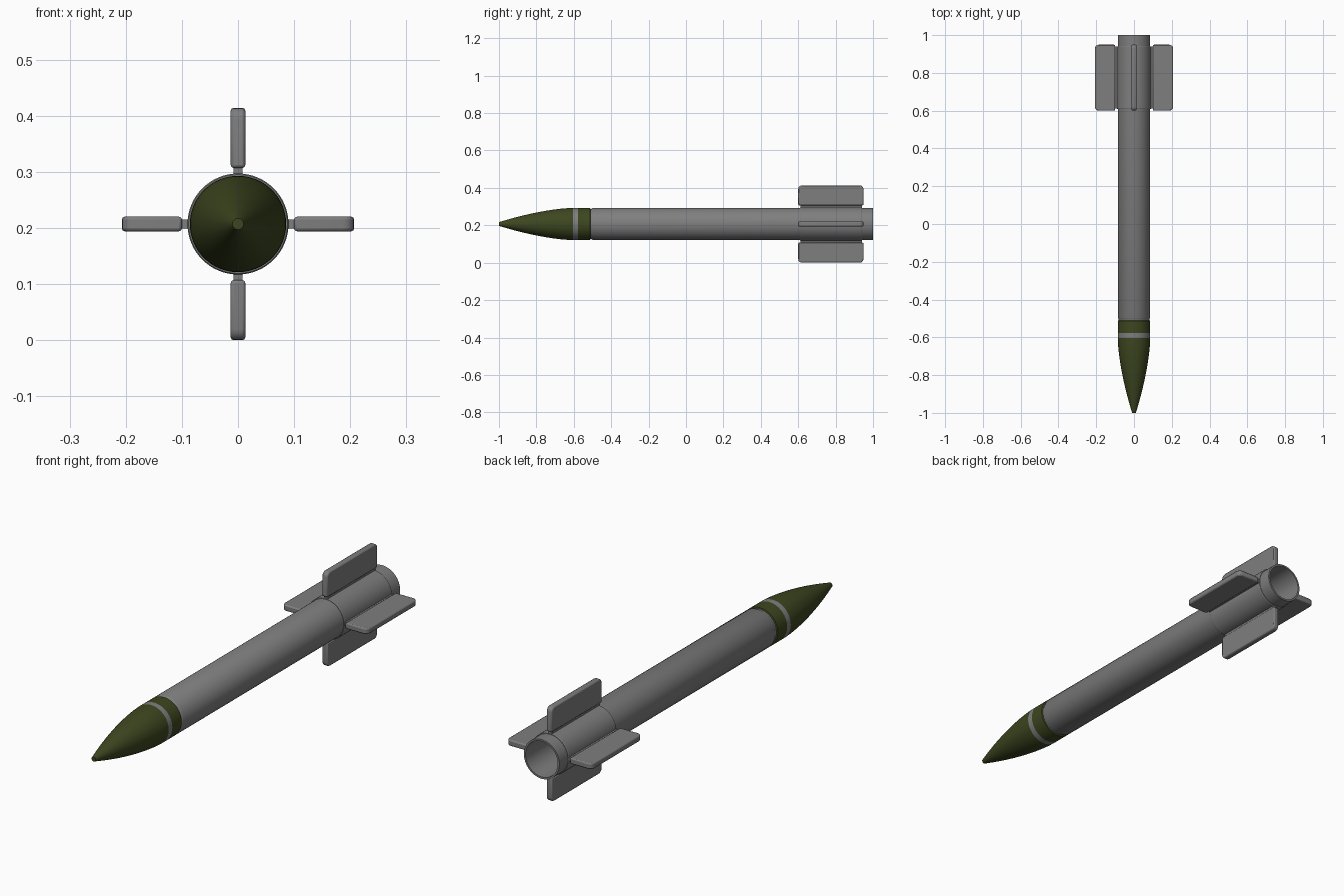
import bpy, bmesh, math
from mathutils import Matrix

AXIS_Z = 0.207      # height of the centre line
SEGMENTS = 64

cube = bpy.data.objects.get("Cube")
if cube:
    bpy.data.objects.remove(cube, do_unlink=True)


def make_material(name, color):
    mat = bpy.data.materials.new(name)
    mat.use_nodes = True
    mat.diffuse_color = color
    mat.node_tree.nodes["Principled BSDF"].inputs["Base Color"].default_value = color
    return mat


grey = make_material("metal grey", (0.21, 0.21, 0.21, 1))
green = make_material("olive green", (0.046, 0.062, 0.014, 1))


def add_object(name, bm, mats):
    bmesh.ops.recalc_face_normals(bm, faces=bm.faces)
    mesh = bpy.data.meshes.new(name)
    bm.to_mesh(mesh)
    bm.free()
    obj = bpy.data.objects.new(name, mesh)
    obj.location.z = AXIS_Z
    for mat in mats:
        mesh.materials.append(mat)
    bpy.context.collection.objects.link(obj)
    return obj


def smooth(obj, angle):
    bpy.ops.object.select_all(action='DESELECT')
    obj.select_set(True)
    bpy.context.view_layer.objects.active = obj
    bpy.ops.object.shade_smooth_by_angle(angle=math.radians(angle))


def lathe(name, profile, mats, stripe=None):
    """Spin (radius, y) points about the y axis; stripe is a y range in slot 1."""
    bm = bmesh.new()
    verts = [bm.verts.new((r, y, 0)) for r, y in profile]
    edges = [bm.edges.new(pair) for pair in zip(verts, verts[1:])]
    bmesh.ops.spin(bm, geom=verts + edges, cent=(0, 0, 0), axis=(0, 1, 0),
                   angle=math.tau, steps=SEGMENTS)
    bmesh.ops.remove_doubles(bm, verts=bm.verts, dist=0.0001)
    if stripe:
        for face in bm.faces:
            if stripe[0] < face.calc_center_median().y < stripe[1]:
                face.material_index = 1
    obj = add_object(name, bm, mats)
    smooth(obj, 30)
    return obj


# Curved nose with a painted band and a straight base
STEPS = 14
nose = [(0, -1)]
for i in range(STEPS + 1):
    t = i / STEPS
    nose.append((0.010 + 0.076 * (1 - (1 - t) ** 1.6), -1 + 0.397 * t))
nose += [(0.086, -0.578), (0.086, -0.513), (0.08, -0.51), (0, -0.51)]
lathe("nose_cone", nose, [green, grey], (-0.602, -0.579))

# Recessed joint between nose and body
lathe("nose_joint", [(0, -0.515), (0.081, -0.515), (0.081, -0.49), (0, -0.49)], [grey])

# Body tube with an open, hollow tail
lathe("body_tube", [(0, -0.505), (0.081, -0.505), (0.086, -0.495), (0.086, 1),
                    (0.078, 1), (0.078, 0.6), (0, 0.6)], [grey])

# Sleeve that carries the fins
lathe("fin_sleeve", [(0.085, 0.609), (0.088, 0.609), (0.09, 0.612), (0.09, 0.938),
                     (0.088, 0.941), (0.085, 0.941)], [grey])


def box(x0, x1, y0, y1, thickness):
    bm = bmesh.new()
    size = Matrix.Diagonal((x1 - x0, y1 - y0, thickness, 1))
    centre = Matrix.Translation(((x0 + x1) / 2, (y0 + y1) / 2, 0))
    bmesh.ops.create_cube(bm, size=1, matrix=centre @ size)
    return bm


# Four fins, each a bevelled blade on a thin root strip
for i, side in enumerate(("left", "top", "right", "bottom")):
    turn = -i * math.pi / 2

    root = add_object(side + "_fin_root", box(0.084, 0.108, 0.612, 0.94, 0.016), [grey])
    root.rotation_euler.y = turn

    bm = box(0.1, 0.207, 0.6, 0.949, 0.026)
    corners = [e for e in bm.edges
               if all(v.co.x > 0.2 for v in e.verts)
               and abs(e.verts[0].co.z - e.verts[1].co.z) > 0.01]
    bmesh.ops.bevel(bm, geom=corners, offset=0.02, segments=4, profile=0.5,
                    affect='EDGES')
    fin = add_object(side + "_fin", bm, [grey])
    fin.rotation_euler.y = turn
    bevel = fin.modifiers.new("soft_edges", 'BEVEL')
    bevel.width = 0.005
    bevel.segments = 2
    bevel.limit_method = 'ANGLE'
    bevel.angle_limit = math.radians(40)
    smooth(fin, 35)
